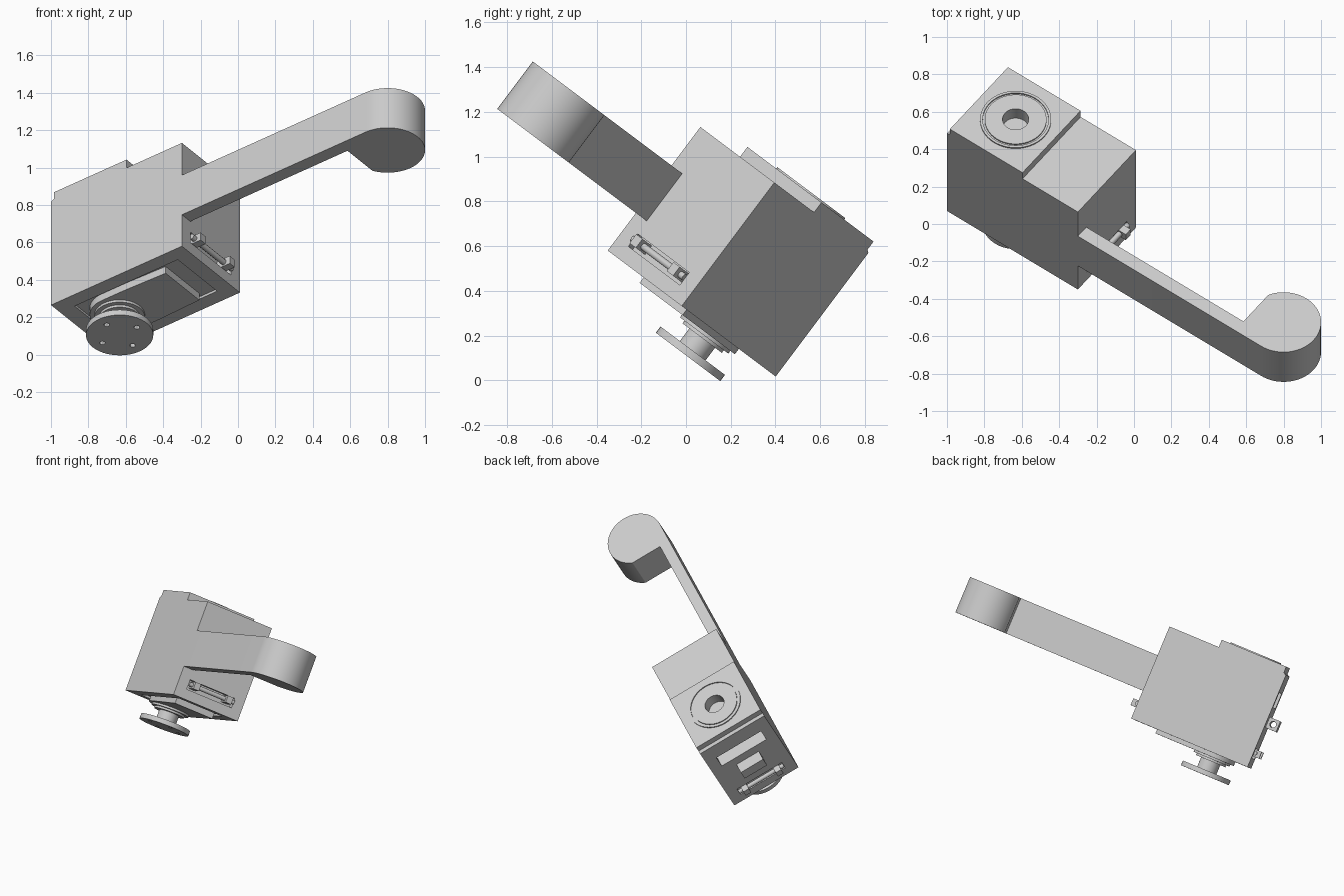
import bpy, bmesh, math
from mathutils import Matrix, Vector

cube = bpy.data.objects.get("Cube")
if cube:
    bpy.data.objects.remove(cube, do_unlink=True)

# One grey for the whole model
grey = bpy.data.materials.new("light_grey")
grey.use_nodes = True
grey.diffuse_color = (0.6, 0.6, 0.6, 1)
grey.node_tree.nodes["Principled BSDF"].inputs["Base Color"].default_value = (0.6, 0.6, 0.6, 1)

# Tilted local frame: x along the arm, y across the body, z up the body
long_axis = Vector((0.8, -0.48, 0.36))
wide_axis = Vector((0.6, 0.64, -0.48))
high_axis = long_axis.cross(wide_axis)
frame = Matrix((long_axis, wide_axis, high_axis)).transposed().to_4x4()
frame.translation = (-0.3, -0.35, 0.58)

LENGTH, WIDTH, HEIGHT = 0.875, 0.517, 0.69
MID = WIDTH / 2
PIVOT = (-0.61, MID)


def prism(name, outline, lo, hi, sideways=False):
    """Extrude an outline along z, or along y when sideways."""
    def point(p, t):
        return (p[0], t, p[1]) if sideways else (p[0], p[1], t)
    bm = bmesh.new()
    face = bm.faces.new([bm.verts.new(point(p, lo)) for p in outline])
    grown = bmesh.ops.extrude_face_region(bm, geom=[face])["geom"]
    shift = Vector(point((0, 0), hi - lo))
    bmesh.ops.translate(bm, vec=shift, verts=[v for v in grown if isinstance(v, bmesh.types.BMVert)])
    bmesh.ops.recalc_face_normals(bm, faces=bm.faces)
    mesh = bpy.data.meshes.new(name)
    bm.to_mesh(mesh)
    bm.free()
    ob = bpy.data.objects.new(name, mesh)
    bpy.context.collection.objects.link(ob)
    mesh.materials.append(grey)
    ob.matrix_world = frame
    return ob


def box(name, x, y, z):
    return prism(name, [(x[0], y[0]), (x[1], y[0]), (x[1], y[1]), (x[0], y[1])], z[0], z[1])


def arc(centre, radius, start=0, end=360, steps=48):
    count = steps if end - start == 360 else steps + 1
    angles = [math.radians(start + (end - start) * i / steps) for i in range(count)]
    return [(centre[0] + radius * math.cos(a), centre[1] + radius * math.sin(a)) for a in angles]


def disc(name, radius, lo, hi, centre=PIVOT, steps=48):
    return prism(name, arc(centre, radius, steps=steps), lo, hi)


def cut(ob, cutters):
    for c in cutters:
        c.hide_render = True
        mod = ob.modifiers.new("cut", "BOOLEAN")
        mod.operation, mod.solver, mod.object = "DIFFERENCE", "EXACT", c
    bpy.context.view_layer.update()
    done = ob.evaluated_get(bpy.context.evaluated_depsgraph_get())
    mesh = bpy.data.meshes.new_from_object(done)
    ob.modifiers.clear()
    ob.data = mesh
    for c in cutters:
        bpy.data.objects.remove(c, do_unlink=True)


# Body with the raised rear deck
RAISED = 0.745
body = prism("body", [(0, 0), (0, HEIGHT), (-0.37, HEIGHT), (-0.37, RAISED),
                      (0.02 - LENGTH, RAISED), (0.02 - LENGTH, HEIGHT + 0.01),
                      (-LENGTH, HEIGHT), (-LENGTH, 0)], 0, WIDTH, sideways=True)
slot = (MID - 0.18, MID + 0.18)
cut(body, [
    disc("bore_cutter", 0.07, 0.67, 0.8),
    box("front_slot_cutter", (-0.04, 0.1), slot, (0.07, 0.14)),
    box("rear_slot_cutter", (-1, 0.04 - LENGTH), slot, (0.07, 0.14)),
    box("rear_window_cutter", (-1, 0.1 - LENGTH), slot, (0.45, 0.56)),
    box("underside_cutter", (-0.78, -0.09), (MID - 0.175, MID + 0.175), (-0.1, 0.015)),
])

# Round seat on the deck, with a groove around it
seat_outer = disc("seat_outer_ring", 0.19, RAISED - 0.01, RAISED + 0.008)
cut(seat_outer, [disc("outer_cutter", 0.176, 0.7, 0.8)])
seat_inner = disc("seat_inner_ring", 0.165, RAISED - 0.01, RAISED + 0.008)
cut(seat_inner, [disc("inner_cutter", 0.07, 0.7, 0.8)])

# Arm ending in a rounded head with a flat inner side
head = arc((1.225, 0.2), 0.2, -90, 151)
arm = prism("arm", [(0, 0)] + head + [(1.05, 0.075), (0, 0.075)], 0.21, 0.475)

# Brackets at both ends: two lugs joined by a pin
for end, base, out in (("front", 0, 1), ("rear", -LENGTH, -1)):
    for side, y in (("right", MID - 0.13), ("left", MID + 0.13)):
        xs = sorted((base - 0.04 * out, base + 0.045 * out))
        box(f"{end}_{side}_lug", xs, (y - 0.022, y + 0.022), (0.085, 0.135))
    prism(f"{end}_pin", arc((base + 0.005 * out, 0.11), 0.016, steps=16), slot[0], slot[1], sideways=True)

# Pierced lug in the middle of the rear face
rear_lug = box("rear_lug", (-LENGTH - 0.08, -LENGTH + 0.01), (MID - 0.09, MID + 0.09), (0.3, 0.38))
cut(rear_lug, [prism("lug_cutter", arc((-LENGTH - 0.04, 0.34), 0.022, steps=24), 0, WIDTH, sideways=True)])

# Underside plate with a round end, then collars, neck and flange
plate = prism("underside_plate", arc(PIVOT, 0.16, 90, 270, 24) +
              [(-0.47, MID - 0.16), (-0.19, MID - 0.15), (-0.19, MID + 0.15), (-0.47, MID + 0.16)],
              -0.03, 0.02)
disc("upper_collar", 0.135, -0.045, 0)
disc("lower_collar", 0.11, -0.06, 0)
disc("neck", 0.072, -0.14, 0)
flange = disc("flange", 0.18, -0.165, -0.13)
cut(flange, [disc("bolt_cutter", 0.015, -0.2, -0.1, (PIVOT[0] + dx, PIVOT[1] + dy), 12)
             for dx, dy in ((0.115, 0), (-0.115, 0), (0, 0.115), (0, -0.115))])

# Smooth the curved walls while keeping the edges sharp
bpy.ops.object.select_all(action="DESELECT")
parts = [o for o in bpy.context.scene.objects if o.type == "MESH" and grey.name in o.data.materials]
for ob in parts:
    ob.select_set(True)
bpy.context.view_layer.objects.active = body
bpy.ops.object.shade_smooth_by_angle(angle=math.radians(30))
